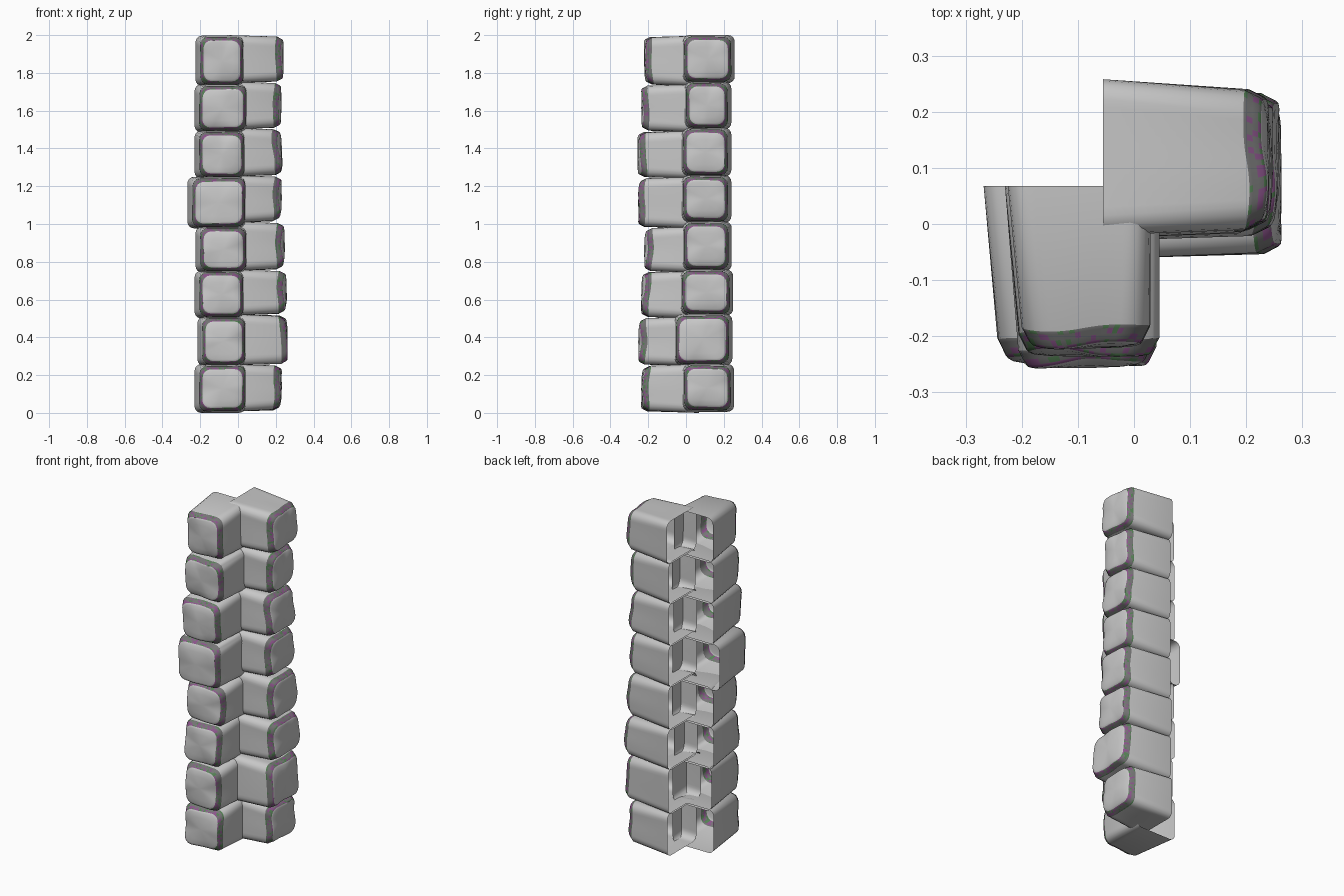
import bpy, bmesh, math, random

if "Cube" in bpy.data.objects:
    bpy.data.objects.remove(bpy.data.objects["Cube"])
random.seed(4)


def material(name, rgb):
    m = bpy.data.materials.new(name)
    m.diffuse_color = (*rgb, 1)
    m.use_nodes = True
    m.node_tree.nodes["Principled BSDF"].inputs["Base Color"].default_value = m.diffuse_color
    return m


MATS = [material("stone grey", (0.57, 0.57, 0.57)),
        material("edge dark grey", (0.18, 0.18, 0.18)),
        material("edge mauve", (0.26, 0.09, 0.26)),
        material("edge green", (0.09, 0.22, 0.09))]


def ring(lo, hi, bot, top, r, side=14, corner=4):
    """Rounded rectangle, counter-clockwise, as (u, v) points."""
    cs = [(hi - r, bot + r, -90), (hi - r, top - r, 0), (lo + r, top - r, 90), (lo + r, bot + r, 180)]
    arcs = [[(cx + r * math.cos(math.radians(a + 90 * i / corner)),
              cy + r * math.sin(math.radians(a + 90 * i / corner))) for i in range(corner + 1)]
            for cx, cy, a in cs]
    pts = []
    for k, arc in enumerate(arcs):
        pts += arc
        (x0, y0), (x1, y1) = arc[-1], arcs[(k + 1) % 4][0]
        pts += [(x0 + (x1 - x0) * i / side, y0 + (y1 - y0) * i / side) for i in range(1, side)]
    return pts


# colour mix of each loop in the worn band: dark grey, mauve, green
BAND = {1: (8, 0, 3), 2: (8, 2, 1), 3: (7, 3, 1), 4: (2, 4, 2)}


def stone(name, back, front, lo, hi, bot, top, flare_lo, flare_hi, place):
    """Open-backed tapering block with a worn, bevelled cushion face."""
    p1, p2 = random.uniform(0, 6.28), random.uniform(0, 6.28)
    tu, tv = random.uniform(-.05, .05), random.uniform(-.05, .05)
    cu, cv = (lo + flare_lo + hi - flare_hi) / 2, (bot + top) / 2
    # depth, inset from the shoulder outline, corner radius, wave strength
    sections = [(back, None, .035, 0), (front - .042, 0, .042, 1), (front - .036, .003, .043, 1),
                (front - .026, .008, .043, 1), (front - .016, .013, .043, 1), (front - .011, .0175, .043, 1),
                (front - .007, .027, .04, .8), (front - .003, .055, .03, .3)]
    bm = bmesh.new()
    rows = []
    for d, inset, r, w in sections:
        if inset is None:
            pts = ring(lo, hi, bot, top, r)
        else:
            pts = ring(lo + flare_lo + inset, hi - flare_hi - inset,
                       bot + .009 + inset, top - .009 - inset, r)
        row = []
        for u, v in pts:
            a = math.atan2(v - cv, u - cu)
            dd = d + w * (.005 * math.sin(3 * a + p1) + .0015 * math.sin(5 * a + p2)
                          + tu * (u - cu) + tv * (v - cv))
            k = 1 + w * .012 * math.sin(2 * a + p2)
            row.append(bm.verts.new(place(cu + (u - cu) * k, cv + (v - cv) * k, dd)))
        rows.append(row)
    n = len(rows[0])
    for s in range(len(rows) - 1):
        for i in range(n):
            j = (i + 1) % n
            f = bm.faces.new((rows[s][i], rows[s][j], rows[s + 1][j], rows[s + 1][i]))
            # worn edge: dark band with flecks
            if s in BAND:
                f.material_index = random.choices((1, 2, 3), BAND[s])[0]
    tip = bm.verts.new(place(cu, cv, front))
    for i in range(n):
        bm.faces.new((rows[-1][i], rows[-1][(i + 1) % n], tip))
    me = bpy.data.meshes.new(name)
    bm.to_mesh(me)
    bm.free()
    for m in MATS:
        me.materials.append(m)
    ob = bpy.data.objects.new(name, me)
    bpy.context.collection.objects.link(ob)
    bpy.ops.object.select_all(action='DESELECT')
    ob.select_set(True)
    bpy.context.view_layer.objects.active = ob
    bpy.ops.object.shade_smooth_by_angle(angle=math.radians(35))


# per course: left, right, front depth
FRONT = [(-.23, .04, .237), (-.215, .04, .253), (-.23, .03, .237), (-.225, .045, .222),
         (-.268, .04, .253), (-.23, .035, .257), (-.23, .045, .237), (-.225, .03, .222)]
# per course: near side, far side, outward depth
RIGHT = [(-.02, .255, .232), (-.062, .245, .263), (-.03, .25, .258), (-.02, .242, .248),
         (-.025, .24, .232), (-.025, .24, .233), (-.01, .24, .230), (-.02, .258, .242)]
# heights of the joints between courses
ZF = [.005, .253, .505, .748, .982, 1.245, 1.49, 1.735, 1.992]
ZR = [.01, .255, .52, .755, 1.01, 1.255, 1.505, 1.75, 2.0]

for i in range(8):
    lo, hi, d = FRONT[i]
    stone("front_stone", -.068, d, lo, hi, ZF[i] - .005, ZF[i + 1] + .005, .025, .001,
          lambda u, v, d: (u, -d, v))
    lo, hi, d = RIGHT[i]
    stone("right_stone", -.055, d, lo, hi, ZR[i] - .004, min(ZR[i + 1] + .004, 2), .010, .018,
          lambda u, v, d: (d, u, v))
